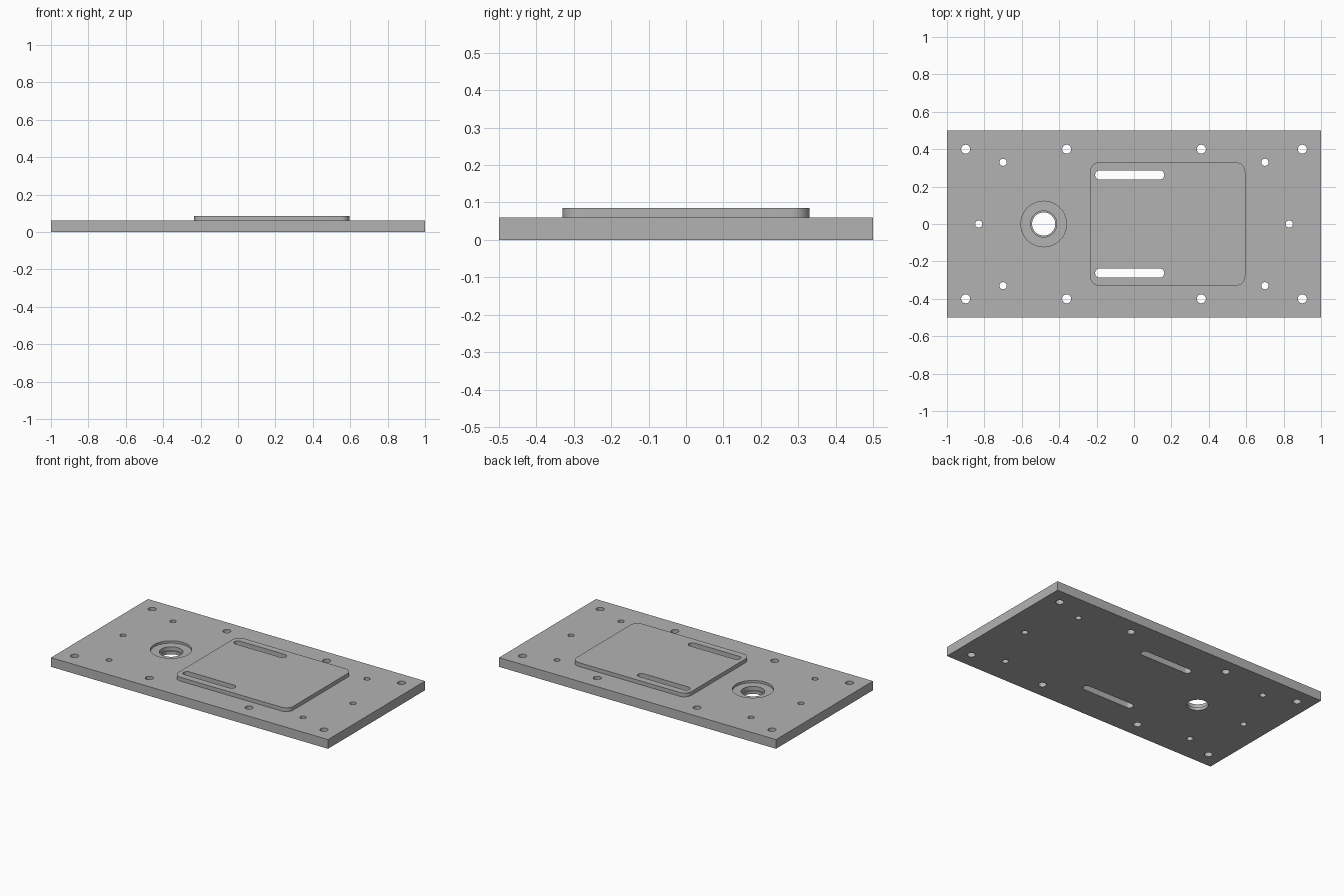
import bpy
import bmesh
from math import cos, sin, pi, radians

cube = bpy.data.objects.get("Cube")
if cube:
    bpy.data.objects.remove(cube, do_unlink=True)

PLATE_TOP, PAD_TOP = 0.06, 0.085
BELOW, ABOVE = -0.05, 0.15

metal = bpy.data.materials.new("machined grey")
metal.use_nodes = True
grey = (0.45, 0.45, 0.45, 1)
metal.diffuse_color = grey
metal.node_tree.nodes["Principled BSDF"].inputs["Base Color"].default_value = grey


def rounded_outline(x, y, half_x, half_y, radius, steps):
    """Points of a rounded rectangle, counter-clockwise."""
    points = []
    for quarter, (sx, sy) in enumerate([(1, 1), (-1, 1), (-1, -1), (1, -1)]):
        for i in range(steps + 1):
            a = (quarter + i / steps) * pi / 2
            points.append((x + sx * (half_x - radius) + radius * cos(a),
                           y + sy * (half_y - radius) + radius * sin(a)))
    return points


def add_prism(bm, outline, bottom, top):
    base = bm.faces.new([bm.verts.new((x, y, bottom)) for x, y in outline])
    side = bmesh.ops.extrude_face_region(bm, geom=[base])
    moved = [v for v in side["geom"] if isinstance(v, bmesh.types.BMVert)]
    bmesh.ops.translate(bm, verts=moved, vec=(0, 0, top - bottom))


def add_hole(bm, x, y, radius, bottom=BELOW):
    add_prism(bm, rounded_outline(x, y, radius, radius, radius, 10), bottom, ABOVE)


def finish(bm, name):
    bmesh.ops.remove_doubles(bm, verts=bm.verts, dist=1e-5)
    bmesh.ops.recalc_face_normals(bm, faces=bm.faces)
    mesh = bpy.data.meshes.new(name)
    bm.to_mesh(mesh)
    bm.free()
    mesh.materials.append(metal)
    obj = bpy.data.objects.new(name, mesh)
    bpy.context.collection.objects.link(obj)
    return obj


def combine(target, other, operation):
    mod = target.modifiers.new(other.name, "BOOLEAN")
    mod.operation, mod.solver, mod.object = operation, "EXACT", other
    bpy.context.view_layer.objects.active = target
    bpy.ops.object.modifier_apply(modifier=mod.name)
    bpy.data.objects.remove(other, do_unlink=True)


# Flat base plate
bm = bmesh.new()
add_prism(bm, [(-1, -0.5), (1, -0.5), (1, 0.5), (-1, 0.5)], 0, PLATE_TOP)
plate = finish(bm, "mounting_plate")

# Raised rounded pad, sunk into the plate and merged with it
bm = bmesh.new()
add_prism(bm, rounded_outline(0.18, 0, 0.415, 0.33, 0.05, 8), 0.03, PAD_TOP)
combine(plate, finish(bm, "raised_pad"), "UNION")

# Bolt holes, dowel holes and the two long slots
bm = bmesh.new()
for sx in (-1, 1):
    add_hole(bm, sx * 0.83, 0, 0.019)
    for sy in (-1, 1):
        add_hole(bm, sx * 0.9, sy * 0.4, 0.024)
        add_hole(bm, sx * 0.36, sy * 0.4, 0.024)
        add_hole(bm, sx * 0.7, sy * 0.33, 0.019)
for sy in (-1, 1):
    slot = rounded_outline(-0.023, sy * 0.262, 0.185, 0.024, 0.024, 10)
    add_prism(bm, slot, BELOW, ABOVE)
combine(plate, finish(bm, "hole_cutter"), "DIFFERENCE")

# Stepped bore: through hole, shoulder, wide shallow recess
for radius, bottom in ((0.062, BELOW), (0.07, 0.02), (0.122, 0.045)):
    bm = bmesh.new()
    add_hole(bm, -0.483, 0, radius, bottom)
    combine(plate, finish(bm, "bore_cutter"), "DIFFERENCE")

# Smooth round walls, crisp edges
bpy.ops.object.select_all(action="DESELECT")
plate.select_set(True)
bpy.context.view_layer.objects.active = plate
bpy.ops.object.shade_smooth_by_angle(angle=radians(30))
